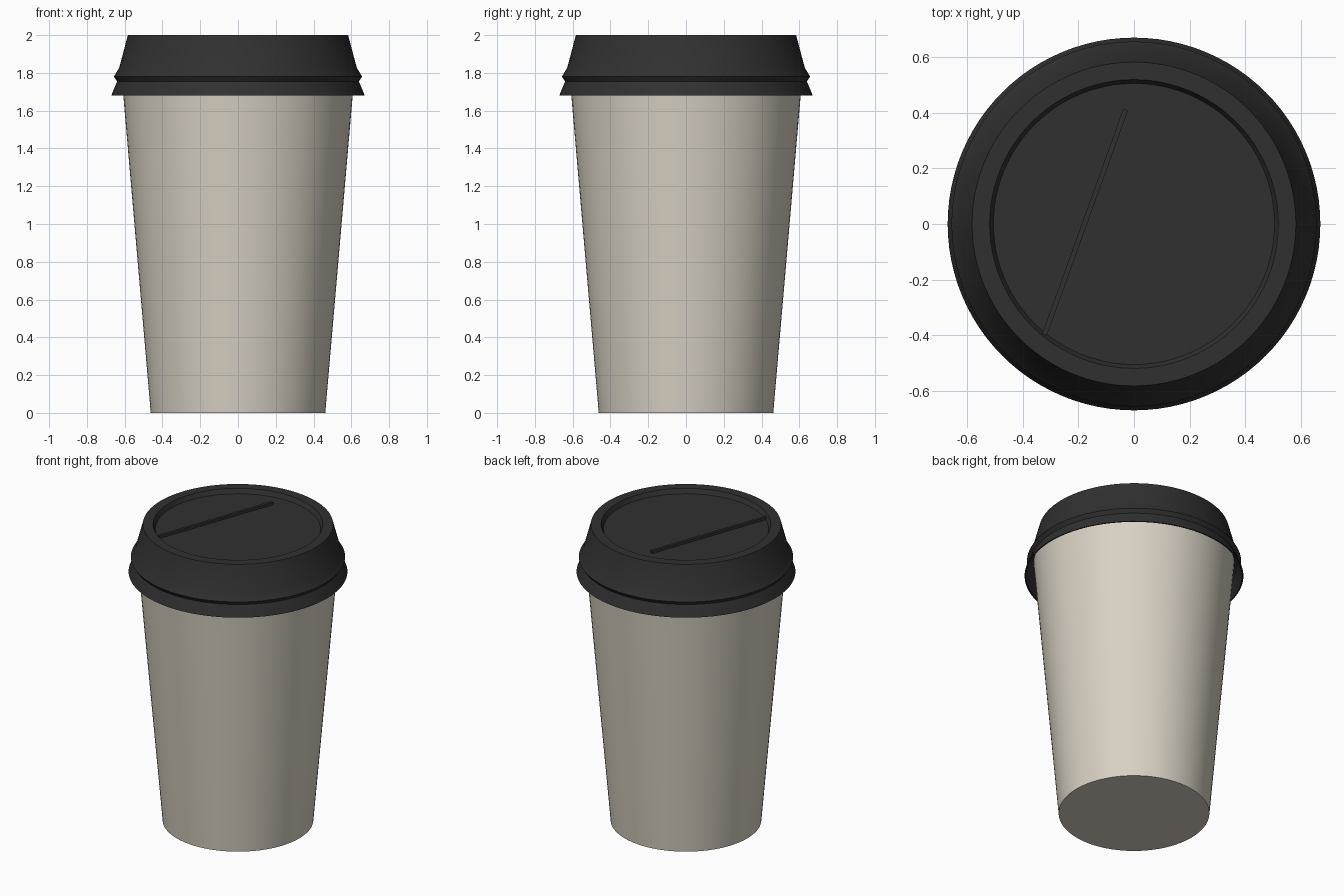
import bpy, math

if "Cube" in bpy.data.objects:
    bpy.data.objects.remove(bpy.data.objects["Cube"])

SEGS = 96

def material(name, rgb):
    m = bpy.data.materials.new(name)
    m.diffuse_color = (*rgb, 1)
    m.use_nodes = True
    m.node_tree.nodes["Principled BSDF"].inputs["Base Color"].default_value = m.diffuse_color
    return m

cream = material("cream_paper", (0.69, 0.64, 0.55))
black = material("black_plastic", (0.03, 0.03, 0.03))

def lathe(name, profile, mat):
    """Spin (radius, height) points around z; radius 0 closes to a pole."""
    verts, rings, faces = [], [], []
    for r, z in profile:
        n = 1 if r == 0 else SEGS
        rings.append([len(verts) + i for i in range(n)])
        verts += [(r * math.cos(2 * math.pi * i / SEGS),
                   r * math.sin(2 * math.pi * i / SEGS), z) for i in range(n)]
    for a, b in zip(rings, rings[1:]):
        for i in range(SEGS):
            j = (i + 1) % SEGS
            if len(a) == 1:
                faces.append((a[0], b[j], b[i]))
            elif len(b) == 1:
                faces.append((a[i], a[j], b[0]))
            else:
                faces.append((a[i], a[j], b[j], b[i]))
    me = bpy.data.meshes.new(name)
    me.from_pydata(verts, [], faces)
    me.materials.append(mat)
    ob = bpy.data.objects.new(name, me)
    bpy.context.collection.objects.link(ob)
    bpy.context.view_layer.objects.active = ob
    ob.select_set(True)
    bpy.ops.object.shade_smooth_by_angle(angle=math.radians(20))
    ob.select_set(False)
    return ob

# Tapered paper cup, its mouth tucked inside the lid
lathe("cup", [(0, 0), (0.462, 0), (0.615, 1.77)], cream)

# Lid: inner skirt, flared skirt, groove, bead, tapered wall, rim, recessed top
lathe("lid", [(0.615, 1.77), (0.632, 1.755), (0.663, 1.68), (0.671, 1.68),
              (0.64, 1.755), (0.657, 1.78), (0.629, 1.827), (0.583, 2.0),
              (0.52, 2.0), (0.506, 1.97), (0, 1.97)], black)

# Thin raised ridge across the recessed top
x0, y0, x1, y1 = -0.322, -0.398, -0.03, 0.412
bpy.ops.mesh.primitive_cube_add(size=1, location=((x0 + x1) / 2, (y0 + y1) / 2, 1.976))
ridge = bpy.context.object
ridge.name = "lid_ridge"
ridge.scale = (math.hypot(x1 - x0, y1 - y0), 0.018, 0.024)
ridge.rotation_euler.z = math.atan2(y1 - y0, x1 - x0)
ridge.data.materials.append(black)
